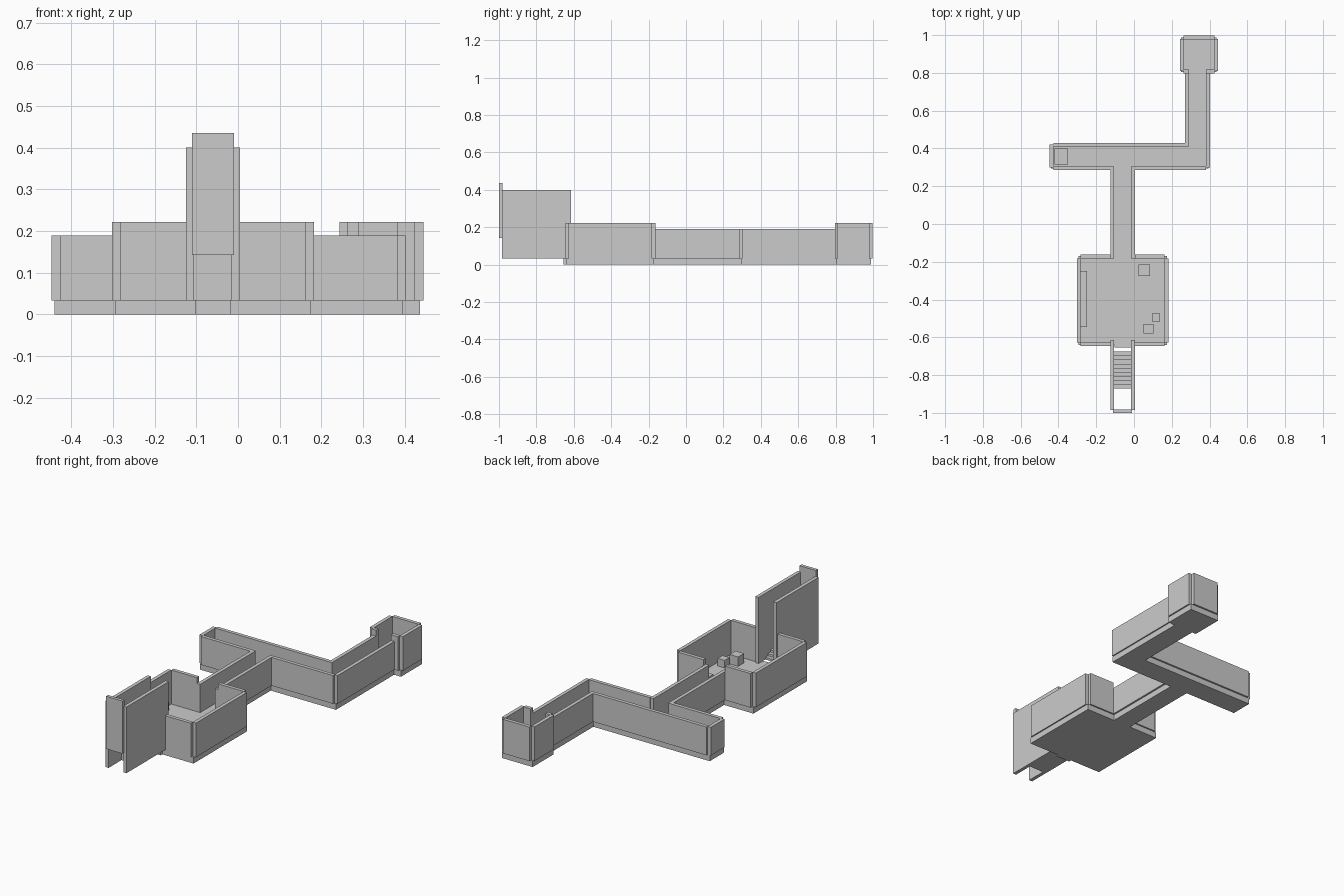
import bpy

FLOOR_TOP = 0.033
ROOM_TOP = 0.222
HALL_TOP = 0.19
STAIR_TOP = 0.40


def box(name, x0, x1, y0, y1, z0, z1):
    """Axis-aligned box given by its extents."""
    bpy.ops.mesh.primitive_cube_add(
        size=1, location=((x0 + x1) / 2, (y0 + y1) / 2, (z0 + z1) / 2))
    ob = bpy.context.object
    ob.name = name
    ob.scale = (x1 - x0, y1 - y0, z1 - z0)
    bpy.ops.object.transform_apply(location=False, rotation=False, scale=True)
    return ob


def floor(name, x0, x1, y0, y1):
    return box(name, x0, x1, y0, y1, 0, FLOOR_TOP)


def walls(name, top, *plans):
    for i, plan in enumerate(plans):
        box(f"{name}_{i + 1}", *plan, FLOOR_TOP, top)


# Floor slabs
floor("main_room_floor", -0.295, 0.175, -0.64, -0.17)
floor("stair_threshold", -0.103, -0.017, -0.655, -0.64)
floor("link_hall_floor", -0.115, -0.005, -0.17, 0.295)
floor("cross_hall_floor", -0.44, 0.395, 0.295, 0.42)
floor("end_hall_floor", 0.275, 0.395, 0.42, 0.805)
floor("end_room_floor", 0.25, 0.437, 0.805, 0.988)

# Main room walls, with doorways front and back and open notched corners
walls("main_room_wall", ROOM_TOP,
      (-0.302, -0.282, -0.628, -0.182), (0.162, 0.182, -0.628, -0.182),
      (-0.282, -0.125, -0.645, -0.625), (0.005, 0.162, -0.645, -0.625),
      (-0.282, -0.125, -0.182, -0.162), (0.005, 0.162, -0.182, -0.162))

# Link hall between the main room and the cross hall
walls("link_hall_wall", HALL_TOP,
      (-0.125, -0.105, -0.182, 0.305), (-0.015, 0.005, -0.182, 0.305))

# Cross hall and the hall leading to the end room
walls("cross_hall_wall", HALL_TOP,
      (-0.427, -0.125, 0.287, 0.307), (0.005, 0.382, 0.287, 0.307),
      (-0.427, 0.29, 0.41, 0.43), (-0.447, -0.427, 0.3, 0.42))
walls("end_hall_wall", HALL_TOP,
      (0.27, 0.29, 0.43, 0.815), (0.382, 0.402, 0.3, 0.815))

# End room
walls("end_room_wall", ROOM_TOP,
      (0.243, 0.263, 0.81, 0.98), (0.425, 0.445, 0.81, 0.98),
      (0.263, 0.425, 0.978, 0.998),
      (0.263, 0.29, 0.797, 0.817), (0.382, 0.425, 0.797, 0.817))

# Stair side walls and raised door
walls("stair_wall", STAIR_TOP,
      (-0.125, -0.105, -0.985, -0.615), (-0.015, 0.005, -0.985, -0.615))
box("raised_door", -0.11, -0.01, -1.0, -0.982, 0.143, 0.435)

# Steps rising towards the door
STEPS, DEPTH = 9, 0.022
for i in range(STEPS):
    y = -0.674 - i * DEPTH
    box(f"step_{i + 1}", -0.105, -0.015, y - DEPTH, y, FLOOR_TOP,
        FLOOR_TOP + 0.11 * (i + 1) / STEPS)

# Furnishings
box("wall_bench", -0.285, -0.25, -0.545, -0.25, FLOOR_TOP, 0.08)
for i, (x, y, s) in enumerate([(0.054, -0.244, 0.06),
                               (0.116, -0.495, 0.042),
                               (0.076, -0.555, 0.052)]):
    box(f"crate_{i + 1}", x - s / 2, x + s / 2, y - s / 2, y + s / 2,
        FLOOR_TOP, FLOOR_TOP + s)
box("hall_chest", -0.42, -0.35, 0.315, 0.40, FLOOR_TOP, 0.09)
